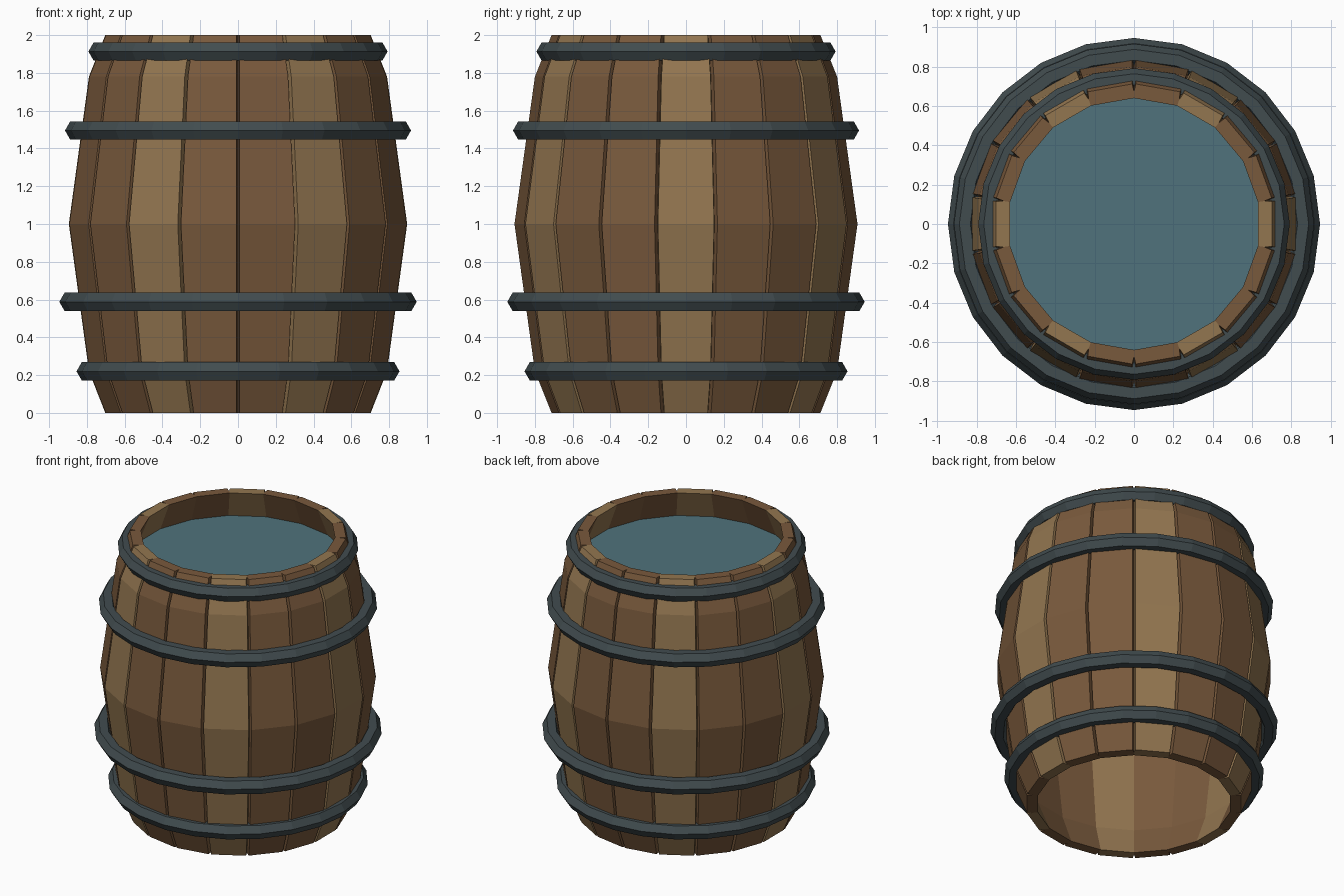
import bpy, bmesh
from math import sin, cos, pi, radians

if "Cube" in bpy.data.objects:
    bpy.data.objects.remove(bpy.data.objects["Cube"])

STAVES = 18
THICK = 0.072           # stave thickness
GROOVE = 0.04           # depth of the V gap between staves
HALF_GAP = 0.009
PROFILE = [(0.712, 0), (0.80, 0.22), (0.908, 1.0), (0.80, 1.78), (0.712, 2.0)]


def material(name, rgb):
    m = bpy.data.materials.new(name)
    m.diffuse_color = (*rgb, 1)
    m.use_nodes = True
    m.node_tree.nodes["Principled BSDF"].inputs["Base Color"].default_value = m.diffuse_color
    return m


def finish(name, bm, mats):
    bmesh.ops.recalc_face_normals(bm, faces=bm.faces)
    me = bpy.data.meshes.new(name)
    bm.to_mesh(me)
    bm.free()
    for m in mats:
        me.materials.append(m)
    ob = bpy.data.objects.new(name, me)
    bpy.context.collection.objects.link(ob)
    return ob


def polar(bm, r, a, z):
    return bm.verts.new((r * cos(a), r * sin(a), z))


dark_wood = material("dark_wood", (0.19, 0.10, 0.045))
light_wood = material("light_wood", (0.29, 0.18, 0.08))
iron = material("iron", (0.053, 0.072, 0.078))
water_blue = material("water_blue", (0.08, 0.17, 0.20))

# Staves: ring of bulging planks, grooved outside and plain inside
bm = bmesh.new()
step = 2 * pi / STAVES
levels = []
for r, z in PROFILE:
    ring = []
    for i in range(STAVES):
        a = (i - 0.5) * step
        gap = HALF_GAP / r
        ring.append((polar(bm, r - GROOVE, a, z),
                     polar(bm, r, a + gap, z),
                     polar(bm, r, a + step - gap, z),
                     polar(bm, r - THICK, a, z)))
    levels.append(ring)


def face(verts, i):
    bm.faces.new(verts).material_index = 1 if i % 3 == 0 else 0


for i in range(STAVES):
    j = (i + 1) % STAVES
    for lo, hi in zip(levels, levels[1:]):
        outer = [(k[i][0], k[i][1], k[i][2], k[j][0]) for k in (lo, hi)]
        for n in range(3):
            face((outer[0][n], outer[0][n + 1], outer[1][n + 1], outer[1][n]), i)
        face((lo[i][3], lo[j][3], hi[j][3], hi[i][3]), i)
    for k in (levels[0], levels[-1]):
        face((k[i][3], k[i][0], k[i][1], k[i][2], k[j][0], k[j][3]), i)
finish("staves", bm, [dark_wood, light_wood])

# Water surface just below the rim
bm = bmesh.new()
bm.faces.new([polar(bm, 0.72, (i - 0.5) * step, 1.8) for i in range(STAVES)])
finish("water", bm, [water_blue])

# Iron hoops with a hexagonal section: (outer radius, height)
MINOR = 0.056
for n, (r, z) in enumerate([(0.855, 0.22), (0.946, 0.588), (0.916, 1.495), (0.792, 1.913)]):
    bm = bmesh.new()
    rings = [[polar(bm, r - MINOR + MINOR * cos(radians(60 * s)), 2 * pi * i / 24,
                    z + MINOR * sin(radians(60 * s))) for s in range(6)]
             for i in range(24)]
    for i in range(24):
        p, q = rings[i], rings[(i + 1) % 24]
        for s in range(6):
            t = (s + 1) % 6
            bm.faces.new((p[s], q[s], q[t], p[t]))
    finish(f"hoop_{n + 1}", bm, [iron])
